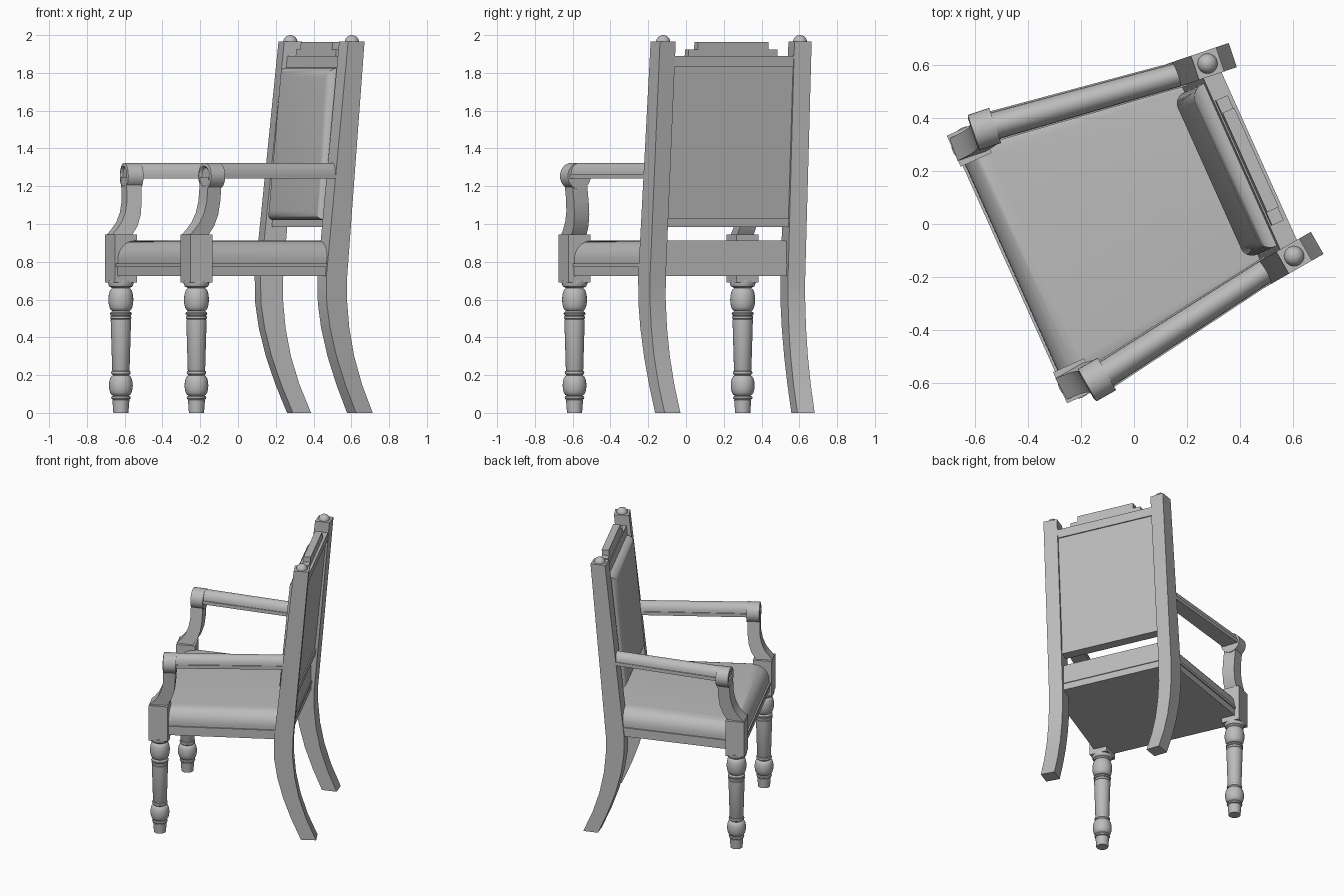
import bpy, bmesh, math
from mathutils import Matrix, Vector

if "Cube" in bpy.data.objects:
    bpy.data.objects.remove(bpy.data.objects["Cube"], do_unlink=True)

grey = bpy.data.materials.new("plain grey")
grey.use_nodes = True
COLOUR = (0.5, 0.5, 0.5, 1)
grey.diffuse_color = COLOUR
grey.node_tree.nodes["Principled BSDF"].inputs["Base Color"].default_value = COLOUR

# Chair frame: x sideways, y backwards, origin midway between the front legs
PLACE = Matrix.Translation((-0.42, -0.145, 0)) @ Matrix.Rotation(math.radians(-65.8), 4, 'Z')
HALF, SPLAY = 0.488, math.radians(5.5)
STRAIGHT = Matrix.Translation((HALF, 0, 0))
SIDE = STRAIGHT @ Matrix.Rotation(SPLAY, 4, 'Z')   # y runs along the side rail
FLIP = Matrix.Scale(-1, 4, (1, 0, 0))


def finish(name, bm, frame=Matrix(), smooth=True):
    bm.transform(frame)
    bmesh.ops.recalc_face_normals(bm, faces=bm.faces)
    mesh = bpy.data.meshes.new(name)
    bm.to_mesh(mesh)
    bm.free()
    mesh.materials.append(grey)
    obj = bpy.data.objects.new(name, mesh)
    bpy.context.collection.objects.link(obj)
    obj.matrix_world = PLACE
    if smooth:
        bpy.ops.object.select_all(action='DESELECT')
        obj.select_set(True)
        bpy.context.view_layer.objects.active = obj
        bpy.ops.object.shade_smooth_by_angle(angle=math.radians(35))


def pair(name, build, frame, smooth=True):
    finish("left_" + name, build(), frame, smooth)
    finish("right_" + name, build(), FLIP @ frame, smooth)


def extrude(points, move):
    """Closed outline of 3D points pushed along a vector."""
    bm = bmesh.new()
    face = bm.faces.new([bm.verts.new(p) for p in points])
    out = bmesh.ops.extrude_face_region(bm, geom=[face])["geom"]
    bmesh.ops.translate(bm, vec=move, verts=[g for g in out if isinstance(g, bmesh.types.BMVert)])
    return bm


def side_profile(points, half):
    return extrude([(-half, y, z) for y, z in points], (2 * half, 0, 0))


def lathe(profile, steps=28):
    bm = bmesh.new()
    verts = [bm.verts.new((r, 0, z)) for r, z in profile]
    edges = [bm.edges.new(p) for p in zip(verts, verts[1:])]
    bmesh.ops.spin(bm, geom=verts + edges, cent=(0, 0, 0), axis=(0, 0, 1),
                   angle=math.tau, steps=steps, use_merge=False)
    bmesh.ops.remove_doubles(bm, verts=bm.verts, dist=0.0001)
    return bm


def bulge(radius, core, z, height, count=8):
    """Rounded swelling of a turned leg, listed from the top down."""
    return [(core + (radius - core) * math.sin(math.pi * i / count),
             z + height * math.cos(math.pi * i / count)) for i in range(count + 1)]


# Turned front legs
def front_leg():
    profile = [(0, 0.70), (0.068, 0.70), (0.068, 0.685), (0.062, 0.67), (0.052, 0.665)]
    profile += bulge(0.066, 0.045, 0.6, 0.06)
    profile += bulge(0.058, 0.05, 0.525, 0.01, 4) + bulge(0.056, 0.05, 0.505, 0.009, 4)
    profile += [(0.054, 0.495), (0.046, 0.225)]
    profile += bulge(0.052, 0.045, 0.213, 0.01, 4)
    profile += bulge(0.063, 0.042, 0.145, 0.053)
    profile += bulge(0.052, 0.042, 0.08, 0.01, 4)
    profile += [(0.045, 0.068), (0.04, 0), (0, 0)]
    return lathe(profile)


pair("front_leg", front_leg, STRAIGHT)


# Square blocks above the front legs
def front_block():
    b = 0.064
    return extrude([(-b, -b, 0.69), (b, -b, 0.69), (b, b, 0.69), (-b, b, 0.69)], (0, 0, 0.255))


pair("front_block", front_block, STRAIGHT, False)


# Back posts sweeping into the raked back legs
def back_post():
    front = [(0.945, 0), (0.88, 0.15), (0.826, 0.3), (0.787, 0.45), (0.767, 0.58),
             (0.764, 0.72), (0.897, 1.965)]
    back = [(0.997, 1.965), (0.891, 0.72), (0.89, 0.6), (0.904, 0.45), (0.934, 0.3),
            (0.982, 0.15), (1.047, 0)]
    return side_profile(front + back, 0.048)


pair("back_post", back_post, SIDE)


def finial():
    bm = bmesh.new()
    bmesh.ops.create_uvsphere(bm, u_segments=24, v_segments=14, radius=0.038,
                              matrix=Matrix.Translation((0, 0.947, 1.962)))
    return bm


pair("finial", finial, SIDE)


# Curved arm supports
def arm_support():
    front = [(-0.062, 0.945), (-0.035, 0.975), (-0.008, 1.01), (0.014, 1.06), (0.026, 1.12), (0.028, 1.25)]
    back = [(0.11, 1.25), (0.108, 1.12), (0.1, 1.05), (0.08, 0.99), (0.05, 0.945)]
    bm = side_profile(front + back, 0.045)
    for v in bm.verts:                       # drifts outward as it rises
        v.co.x += 0.035 * (v.co.z - 0.945) / 0.3
    return bm


pair("arm_support", arm_support, SIDE)


# Arm rails, half round on a flat base, tapering to the back
def arm_rail():
    w, low, ledge = 0.058, 1.24, 1.265
    outline = [(-w, low), (w, low), (w, ledge)]
    outline += [(0.052 * math.cos(a), ledge + 0.059 * math.sin(a))
                for a in (math.pi * i / 12 for i in range(13))] + [(-w, ledge)]
    bm = extrude([(x, 0.06, z) for x, z in outline], (0, 0.79, 0))
    for v in bm.verts:
        k = (v.co.y - 0.06) / 0.79
        v.co.x = v.co.x * (1 - 0.15 * k) + 0.038 - 0.043 * k
    return bm


pair("arm_rail", arm_rail, SIDE)


# Round scroll ends with a recessed ring
def arm_scroll():
    r = 0.07
    ring = [(0, 0.008), (0.044, 0.008), (0.048, 0), (0.054, -0.004), (r, 0), (r, 0.085), (0, 0.085)]
    bm = lathe(ring)
    bm.transform(Matrix.Translation((0.036, 0.03, 1.254)) @ Matrix.Rotation(-math.pi / 2, 4, 'X'))
    return bm


pair("arm_scroll", arm_scroll, SIDE)


# Seat: tapered plan shared by rail, moulding and cushion
def seat_slab(out, front, back, z0, z1):
    def width(y):
        return HALF + out - y * math.tan(SPLAY)
    plan = [(-width(front), front, z0), (width(front), front, z0),
            (width(back), back, z0), (-width(back), back, z0)]
    return extrude(plan, (0, 0, z1 - z0))


finish("seat_rail", seat_slab(0.038, -0.048, 0.86, 0.725, 0.772), smooth=False)
finish("seat_moulding", seat_slab(0.045, -0.056, 0.866, 0.772, 0.792), smooth=False)
cushion = seat_slab(0.036, -0.046, 0.86, 0.79, 0.912)
rim = [e for e in cushion.edges if all(v.co.z > 0.9 for v in e.verts)
       and not all(v.co.y > 0.8 for v in e.verts)]
bmesh.ops.bevel(cushion, geom=rim, offset=0.1, segments=8, profile=0.5, affect='EDGES')
finish("seat_cushion", cushion)


# Leaning back: rails, panel, crest and cushion
def lean(z):
    return 0.824 + 0.095 * (z - 0.72)


def back_slab(half, z0, z1, near, far):
    return side_profile([(lean(z0) + near, z0), (lean(z0) + far, z0),
                         (lean(z1) + far, z1), (lean(z1) + near, z1)], half)


for name, half, z0, z1, near, far in (
        ("lower_back_rail", 0.365, 0.985, 1.03, -0.03, 0.042),
        ("back_panel", 0.365, 1.03, 1.83, -0.03, 0.034),
        ("upper_back_rail", 0.365, 1.83, 1.89, -0.03, 0.042),
        ("crest_base", 0.258, 1.89, 1.925, -0.024, 0.024),
        ("crest_top", 0.205, 1.925, 1.963, -0.024, 0.024)):
    finish(name, back_slab(half, z0, z1, near, far), smooth=False)

pad = back_slab(0.335, 1.02, 1.828, -0.085, -0.025)
front_rim = [e for e in pad.edges if all(v.co.y - lean(v.co.z) < -0.06 for v in e.verts)]
bmesh.ops.bevel(pad, geom=front_rim, offset=0.05, segments=6, profile=0.5, affect='EDGES')
finish("back_cushion", pad)
